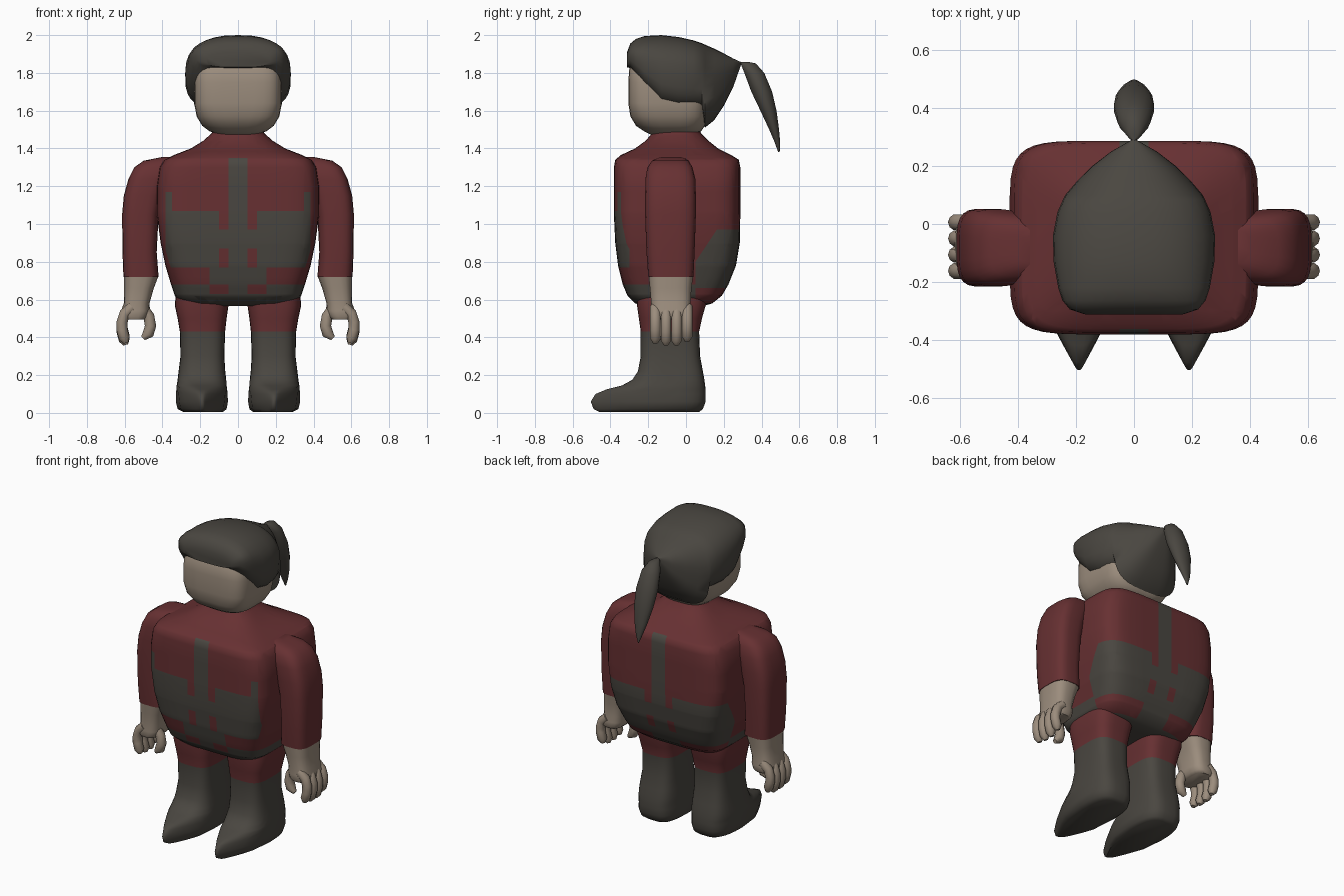
import bpy, bmesh, math
from mathutils import Vector

def mat(name, col):
    m = bpy.data.materials.new(name)
    m.diffuse_color = (*col, 1)
    return m

RED = mat("dark_red", (0.135, 0.030, 0.032))
GREY = mat("charcoal", (0.068, 0.062, 0.052))
SKIN = mat("skin", (0.33, 0.265, 0.205))

def sup(a, n):
    c, s = math.cos(a), math.sin(a)
    return math.copysign(abs(c) ** (2 / n), c), math.copysign(abs(s) ** (2 / n), s)

def zring(z, x0, x1, y0, y1, n=3, count=28):
    """Rounded-box outline lying flat at height z."""
    pts = []
    for i in range(count):
        u, v = sup(2 * math.pi * (i + .5) / count, n)
        pts.append(Vector(((x0 + x1) / 2 + u * (x1 - x0) / 2, (y0 + y1) / 2 + v * (y1 - y0) / 2, z)))
    return pts

def loft(name, rings, mats, mirror=False, cuts=(), rule=None):
    """Skin a stack of rings, cut along colour borders and colour by rule."""
    bm = bmesh.new()
    vs = [[bm.verts.new(p) for p in r] for r in rings]
    k = len(vs[0])
    for a, b in zip(vs, vs[1:]):
        for i in range(k):
            j = (i + 1) % k
            bm.faces.new((a[i], a[j], b[j], b[i]))
    bm.faces.new(vs[0])
    bm.faces.new(vs[-1])
    for co, no in cuts:
        bmesh.ops.bisect_plane(bm, geom=bm.verts[:] + bm.edges[:] + bm.faces[:], plane_co=co, plane_no=no, dist=1e-4)
    bmesh.ops.recalc_face_normals(bm, faces=bm.faces[:])
    for f in bm.faces:
        f.smooth = True
        if rule:
            f.material_index = rule(f.calc_center_median(), f.normal)
    me = bpy.data.meshes.new(name)
    bm.to_mesh(me)
    bm.free()
    for m in mats:
        me.materials.append(m)
    ob = bpy.data.objects.new(name, me)
    bpy.context.collection.objects.link(ob)
    if mirror:
        ob.modifiers.new("Mirror", 'MIRROR').use_bisect_axis[0] = False
    return ob

def zcuts(*zs):
    return [((0, 0, z), (0, 0, 1)) for z in zs]

# torso with painted suit panels
def suit(c, n):
    x, y, z = abs(c.x), c.y, c.z
    if n.z < -.9:
        return 1
    front = y < -.3 and x < .385
    back = y > .2 and x < .36
    if (front or back) and x < .05 and .68 < z < 1.35:
        return 1
    if front:
        if .05 < x < .1 and (.77 < z < .87 or z > .97):
            return 0
        if x > .15 and .68 < z < .77 or .05 < x < .15 and .63 < z < .68:
            return 0
        return int(z < 1.07 or (x > .35 and z < 1.17))
    if y > .05:
        if z < .66:
            return int(x < .1)
        if back and .05 < x < .1 and (.72 < z < .8 or z > .89):
            return 0
        return int(z < .97 and z < .8 + 1.5 * (y - .05))
    return int(z < .68)

T = [(.565, .25, -.22, .09, 4), (.58, .30, -.27, .14, 4), (.62, .335, -.31, .19, 5), (.68, .355, -.335, .225, 5),
     (.78, .385, -.36, .265, 5.5), (.9, .41, -.375, .285, 6), (1.05, .43, -.382, .288, 6), (1.2, .43, -.382, .288, 6),
     (1.3, .415, -.382, .288, 6), (1.34, .39, -.375, .28, 6), (1.365, .34, -.345, .24, 5), (1.4, .25, -.27, .17, 4),
     (1.44, .185, -.215, .12, 3), (1.48, .14, -.18, .08, 2.5), (1.52, .12, -.16, .06, 2.5)]
cuts = zcuts(.63, .66, .68, .72, .77, .8, .87, .89, .97, 1.07, 1.17, 1.35)
cuts += [((s * x, 0, 0), (1, 0, 0)) for s in (1, -1) for x in (.05, .1, .15, .35, .385)]
cuts += [((0, -.3, 0), (0, 1, 0)), ((0, .05, 0), (0, 1, 0)), ((0, .05, .8), (0, -1.5, 1))]
loft("torso", [zring(z, -w, w, a, b, n, 40) for z, w, a, b, n in T], [RED, GREY], cuts=cuts, rule=suit)

# sleeves
S = [(.72, .42, .607, -.2, .04), (.85, .43, .612, -.21, .046), (1.05, .42, .614, -.217, .053), (1.15, .40, .605, -.217, .053),
     (1.24, .37, .58, -.215, .05), (1.3, .33, .55, -.205, .035), (1.335, .29, .50, -.18, .015), (1.355, .25, .40, -.14, -.02)]
loft("sleeve", [zring(*r, 3.5, 24) for r in S], [RED], True)

# wrist and palm
H = [(.72, .422, .605, -.198, .038), (.66, .445, .605, -.192, .03), (.58, .468, .605, -.185, .025),
     (.54, .465, .62, -.187, .03), (.51, .475, .62, -.187, .03), (.495, .49, .605, -.18, .02)]
loft("palm", [zring(*r, 3, 20) for r in H], [SKIN], True)

# curled fingers and thumb
def digit(name, path, y, r):
    rings = []
    for i, p in enumerate(path):
        a, b = Vector(path[max(i - 1, 0)]), Vector(path[min(i + 1, len(path) - 1)])
        t = (b - a).normalized()
        q = r * (.45 if i == len(path) - 1 else 1)
        rings.append([Vector((p[0] - t.y * q * math.cos(w), y + q * math.sin(w), p[1] + t.x * q * math.cos(w)))
                      for w in (2 * math.pi * k / 10 for k in range(10))])
    loft(name, rings, [SKIN], True)

for i, drop in enumerate((.01, 0, 0, .02)):
    digit(f"finger_{i + 1}", [(.56, .56), (.6, .525), (.614, .48), (.614, .43 + drop), (.602, .385 + drop), (.594, .36 + drop)],
          -.162 + i * .056, .029)
digit("thumb", [(.51, .56), (.472, .51), (.463, .46), (.475, .42), (.503, .395)], -.13, .03)

# legs with pointed boots
def leg_ring(z, x0, x1, y0, y1):
    pts = zring(z, x0, x1, y0, y1, 3.5, 32)
    for p in pts:
        if p.y < -.22:
            p.x = .19 + (p.x - .19) * max(.12, 1 - .85 * ((-p.y - .22) / .28) ** 1.2)
    return pts

L = [(.005, .08, .29, -.46, .07), (.02, .06, .32, -.49, .09), (.06, .053, .33, -.505, .105), (.1, .055, .328, -.48, .105),
     (.125, .057, .327, -.42, .104), (.145, .06, .325, -.34, .102), (.175, .062, .32, -.285, .098), (.22, .067, .315, -.255, .09),
     (.3, .072, .305, -.24, .075), (.43, .068, .308, -.24, .07), (.5, .06, .32, -.25, .085), (.57, .05, .335, -.26, .105),
     (.62, .05, .33, -.26, .11)]
loft("leg", [leg_ring(*r) for r in L], [GREY, RED], True, zcuts(.43), lambda c, n: int(c.z > .43))

# face block
F = [(1.475, .1, -.19, .04, 3), (1.49, .15, -.22, .08, 3), (1.52, .19, -.265, .1, 3.5), (1.57, .22, -.295, .11, 4),
     (1.64, .232, -.306, .11, 4.5), (1.75, .232, -.306, .11, 4.5), (1.83, .225, -.3, .1, 4.5), (1.87, .2, -.27, .08, 4)]
loft("head", [zring(z, -w, w, a, b, n, 32) for z, w, a, b, n in F], [SKIN])

# hair swept back to a knot
def hair_ring(y, w, z0, z1):
    pts = []
    for i in range(32):
        a = 2 * math.pi * i / 32
        u, v = sup(a, 2.4 if math.sin(a) > 0 else 3.2)
        mid = z0 + (z1 - z0) * .5
        pts.append(Vector((w * u, y, mid + v * (z1 - z0) / 2)))
    return pts

HR = [(-.312, .17, 1.83, 1.91), (-.295, .222, 1.825, 1.955), (-.265, .247, 1.78, 1.98), (-.22, .262, 1.715, 1.995),
      (-.13, .278, 1.62, 2.0), (-.04, .28, 1.60, 1.99), (.04, .265, 1.60, 1.972), (.085, .245, 1.60, 1.957),
      (.1, .238, 1.51, 1.95), (.15, .195, 1.55, 1.928), (.2, .145, 1.625, 1.903), (.25, .08, 1.725, 1.876), (.292, .006, 1.845, 1.857)]
loft("hair", [hair_ring(*r) for r in HR], [GREY])

# ponytail
P = [(1.858, .012, .288, .33), (1.85, .03, .288, .37), (1.8, .058, .308, .415), (1.7, .071, .345, .457),
     (1.6, .064, .393, .48), (1.5, .043, .44, .493), (1.43, .022, .47, .499), (1.38, .003, .488, .496)]
loft("ponytail", [zring(z, -w, w, a, b, 2, 16) for z, w, a, b in P], [GREY])

bpy.ops.object.select_all(action='SELECT')
bpy.context.view_layer.objects.active = bpy.data.objects["torso"]
bpy.ops.object.shade_smooth_by_angle(angle=math.radians(50))
